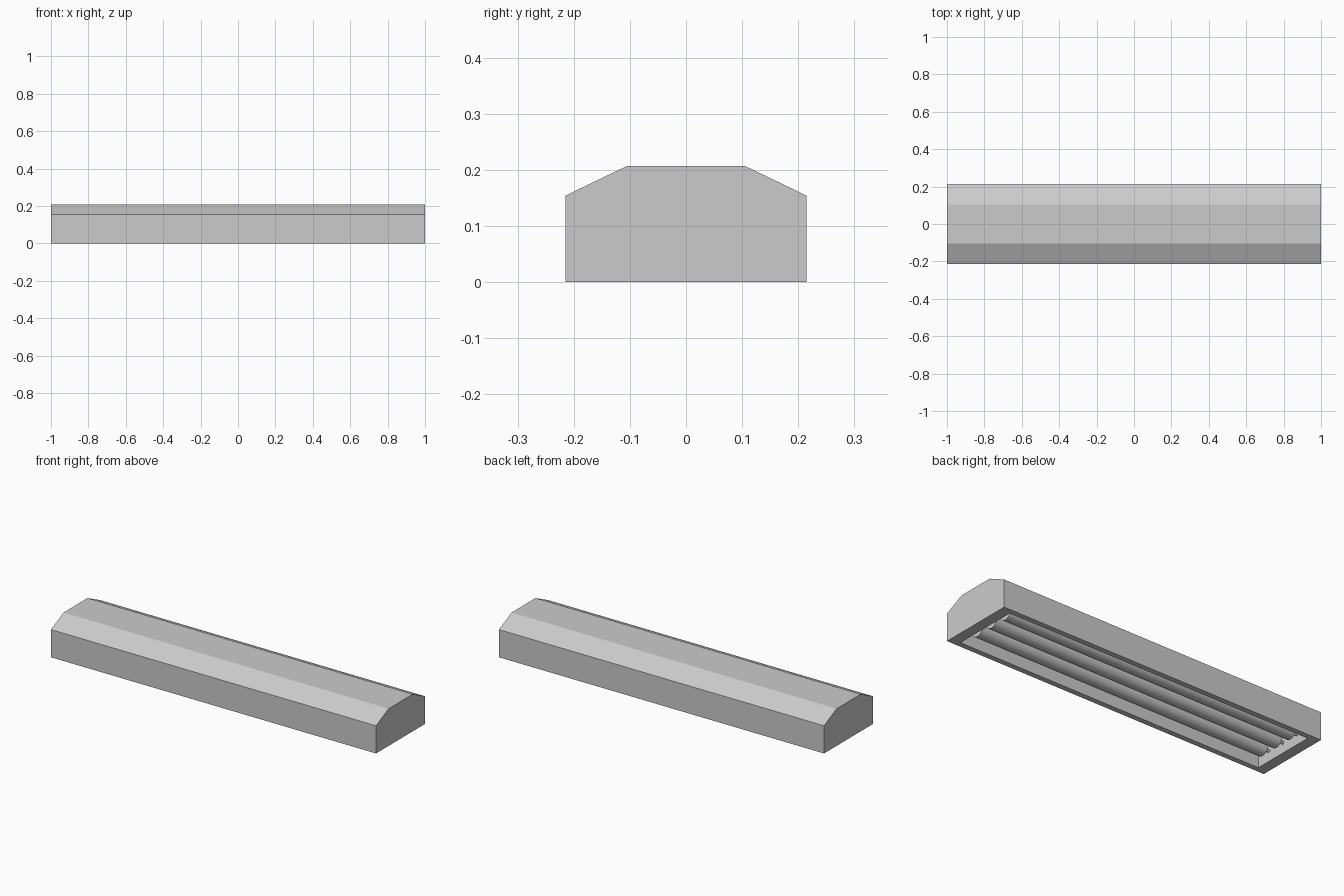
import bpy, bmesh, math
from mathutils import Matrix, Vector

if "Cube" in bpy.data.objects:
    bpy.data.objects.remove(bpy.data.objects["Cube"])

# One light grey for everything
grey = bpy.data.materials.new("light_grey")
grey.diffuse_color = (0.6, 0.6, 0.6, 1.0)
grey.use_nodes = True
grey.node_tree.nodes["Principled BSDF"].inputs["Base Color"].default_value = grey.diffuse_color


def finish(bm, name):
    bmesh.ops.recalc_face_normals(bm, faces=bm.faces)
    mesh = bpy.data.meshes.new(name)
    bm.to_mesh(mesh)
    bm.free()
    mesh.materials.append(grey)
    obj = bpy.data.objects.new(name, mesh)
    bpy.context.collection.objects.link(obj)
    return obj


# Housing: six-sided end profile swept along x
half_profile = [(0.215, 0.0), (0.215, 0.154), (0.105, 0.207)]
profile = half_profile + [(-y, z) for y, z in reversed(half_profile)]
bm = bmesh.new()
end = bm.faces.new([bm.verts.new((-1, y, z)) for y, z in profile])
swept = bmesh.ops.extrude_face_region(bm, geom=[end], use_keep_orig=True)
bmesh.ops.translate(bm, vec=(2, 0, 0),
                    verts=[g for g in swept["geom"] if isinstance(g, bmesh.types.BMVert)])
bmesh.ops.recalc_face_normals(bm, faces=bm.faces)

# Open recess in the underside, leaving a flat rim
bottom = min(bm.faces, key=lambda f: f.calc_center_median().z)
bmesh.ops.inset_individual(bm, faces=[bottom], thickness=0.03)
for v in bottom.verts:
    v.co = Vector((math.copysign(0.94, v.co.x), math.copysign(0.185, v.co.y), 0))
recess = bmesh.ops.extrude_discrete_faces(bm, faces=[bottom])["faces"][0]
bmesh.ops.translate(bm, verts=list(recess.verts), vec=(0, 0, 0.15))
finish(bm, "housing")


def rod(name, radius, x0, x1, y, z, sides):
    bm = bmesh.new()
    place = Matrix.Translation(((x0 + x1) / 2, y, z)) @ Matrix.Rotation(math.pi / 2, 4, "Y")
    bmesh.ops.create_cone(bm, cap_ends=True, segments=sides, radius1=radius,
                          radius2=radius, depth=abs(x1 - x0), matrix=place)
    obj = finish(bm, name)
    for f in obj.data.polygons:
        f.use_smooth = len(f.vertices) == 4   # round sides smooth, caps flat


# Three tubes, each held by a slim pin at both ends
for i, y in enumerate((-0.105, 0.0, 0.105), 1):
    rod(f"tube_{i}", 0.042, -0.9, 0.9, y, 0.057, 32)
    for side, label in ((-1, "left"), (1, "right")):
        rod(f"pin_{i}_{label}", 0.008, side * 0.9, side * 0.94, y, 0.057, 12)
